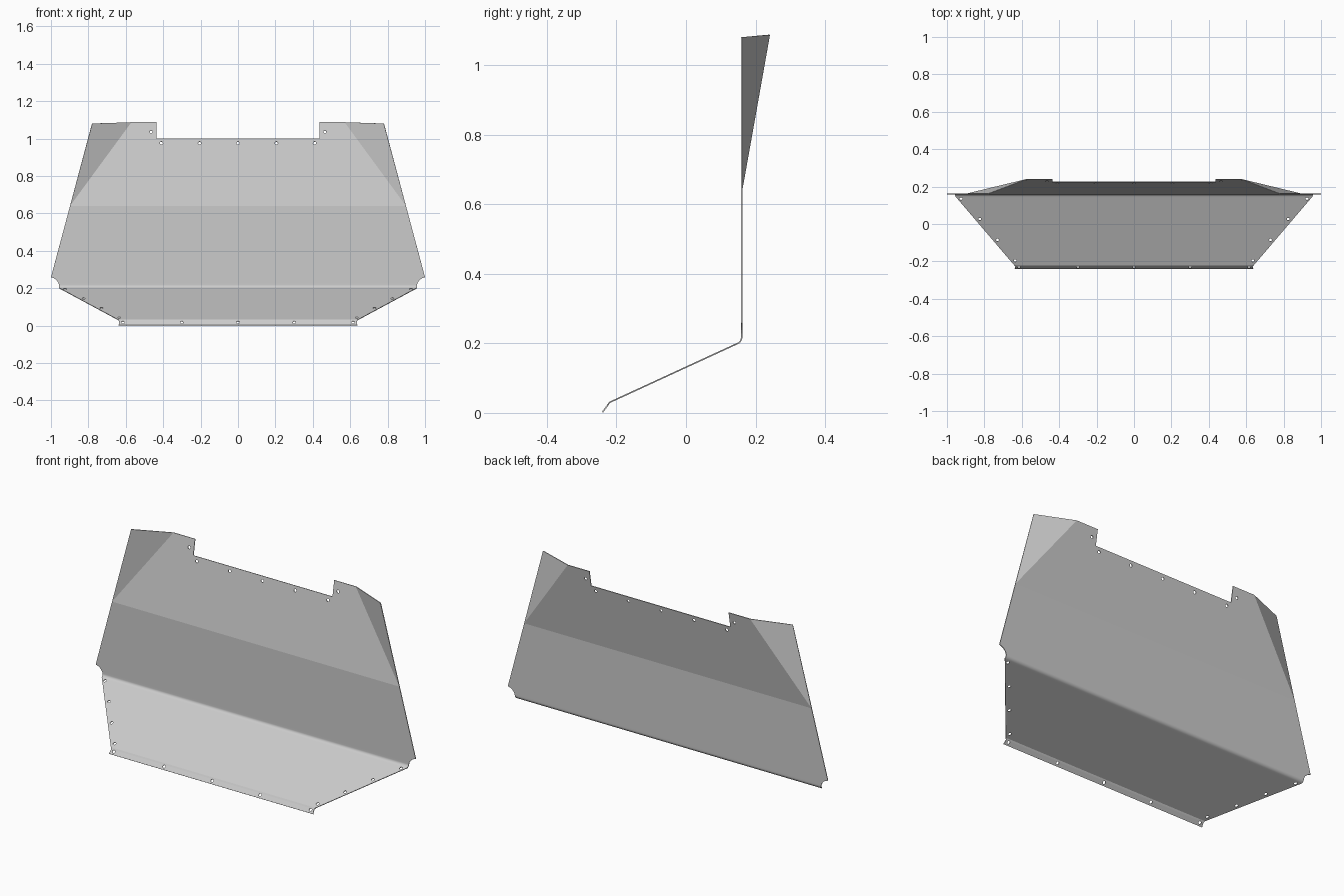
import bpy, bmesh, math
from mathutils import Vector, Matrix

if "Cube" in bpy.data.objects:
    bpy.data.objects.remove(bpy.data.objects["Cube"])

# Main dimensions
SLOPE = math.atan2(0.175, 0.38)
R = 0.02                              # bend radius
LEAN = 0.08 / 0.45                    # backward lean of the upper panel


def slope_z(y):
    return 0.03 + (y + 0.22) * math.tan(SLOPE)


def lean_y(z):
    return 0.16 + (z - 0.64) * LEAN


# Profile rows (y, z, half width): lip, slope, rounded bend, relief arc, wall
rows = [(-0.24, 0.002, 0.638), (-0.225, 0.022, 0.634), (-0.22, 0.03, 0.64)]
turn = math.pi / 2 - SLOPE
cy, cz = 0.16 - R, 0.205 + R * math.tan(turn / 2)
for i in range(9):
    a = -turn * (1 - i / 8)
    rows.append((cy + R * math.cos(a), cz + R * math.sin(a), 0.955 + 0.002 * i / 8))
rows += [(0.16, 0.228, 0.96), (0.16, 0.238, 0.966), (0.16, 0.246, 0.974),
         (0.16, 0.253, 0.985), (0.16, 0.258, 1.0), (0.16, 0.64, 0.898)]

bm = bmesh.new()
pairs = [[bm.verts.new((s * w, y, z)) for s in (-1, 1)] for y, z, w in rows]
for (a, b), (c, d) in zip(pairs, pairs[1:]):
    bm.faces.new((a, b, d, c))

# Leaning upper panel with the notch, plus folded corner triangles
half = [(0.57, 1.087), (0.435, 1.087), (0.435, 1.0)]
right = [bm.verts.new((x, lean_y(z), z)) for x, z in half]
left = [bm.verts.new((-x, lean_y(z), z)) for x, z in half]
bl, br = pairs[-1]
bm.faces.new([bl, br] + right + left[::-1])
for s, base, tip in ((1, br, right[0]), (-1, bl, left[0])):
    corner = bm.verts.new((s * 0.78, 0.16, 1.08))
    bm.faces.new((base, corner, tip) if s > 0 else (base, tip, corner))
bmesh.ops.dissolve_limit(bm, angle_limit=math.radians(1), verts=bm.verts, edges=bm.edges)
bmesh.ops.recalc_face_normals(bm, faces=bm.faces)
mesh = bpy.data.meshes.new("bent_panel")
bm.to_mesh(mesh)
bm.free()
panel = bpy.data.objects.new("bent_panel", mesh)
bpy.context.collection.objects.link(panel)

# Bolt holes: position and panel normal
n_lip = Vector((0, -0.028, 0.02))
n_slope = Vector((0, -math.sin(SLOPE), math.cos(SLOPE)))
n_lean = Vector((0, -1, LEAN))
holes = [((x, -0.2295, 0.016), n_lip) for x in (-0.615, -0.3, 0, 0.3, 0.615)]
holes += [((x, lean_y(0.975), 0.975), n_lean) for x in (-0.41, -0.205, 0, 0.205, 0.41)]
for s in (-1, 1):
    holes.append(((s * 0.465, lean_y(1.035), 1.035), n_lean))
    for x, y in ((0.925, 0.135), (0.825, 0.027), (0.73, -0.085), (0.635, -0.195)):
        holes.append(((s * x, y, slope_z(y)), n_slope))

bm = bmesh.new()
for pos, n in holes:
    rot = n.to_track_quat('Z', 'Y').to_matrix().to_4x4()
    bmesh.ops.create_cone(bm, cap_ends=True, segments=16, radius1=0.008, radius2=0.008,
                          depth=0.025, matrix=Matrix.Translation(pos) @ rot)
cut_mesh = bpy.data.meshes.new("hole_cutter")
bm.to_mesh(cut_mesh)
bm.free()
cutter = bpy.data.objects.new("hole_cutter", cut_mesh)
cutter.hide_render = True
bpy.context.collection.objects.link(cutter)

# Sheet thickness, then cut the holes
solid = panel.modifiers.new("thickness", 'SOLIDIFY')
solid.thickness = 0.004
solid.offset = 0
cut = panel.modifiers.new("holes", 'BOOLEAN')
cut.operation = 'DIFFERENCE'
cut.solver = 'EXACT'
cut.object = cutter
bpy.context.view_layer.objects.active = panel
panel.select_set(True)
for m in ("thickness", "holes"):
    bpy.ops.object.modifier_apply(modifier=m)
bpy.data.objects.remove(cutter)

# Smooth only the rounded bend
bpy.ops.object.shade_smooth_by_angle(angle=math.radians(9.3))
